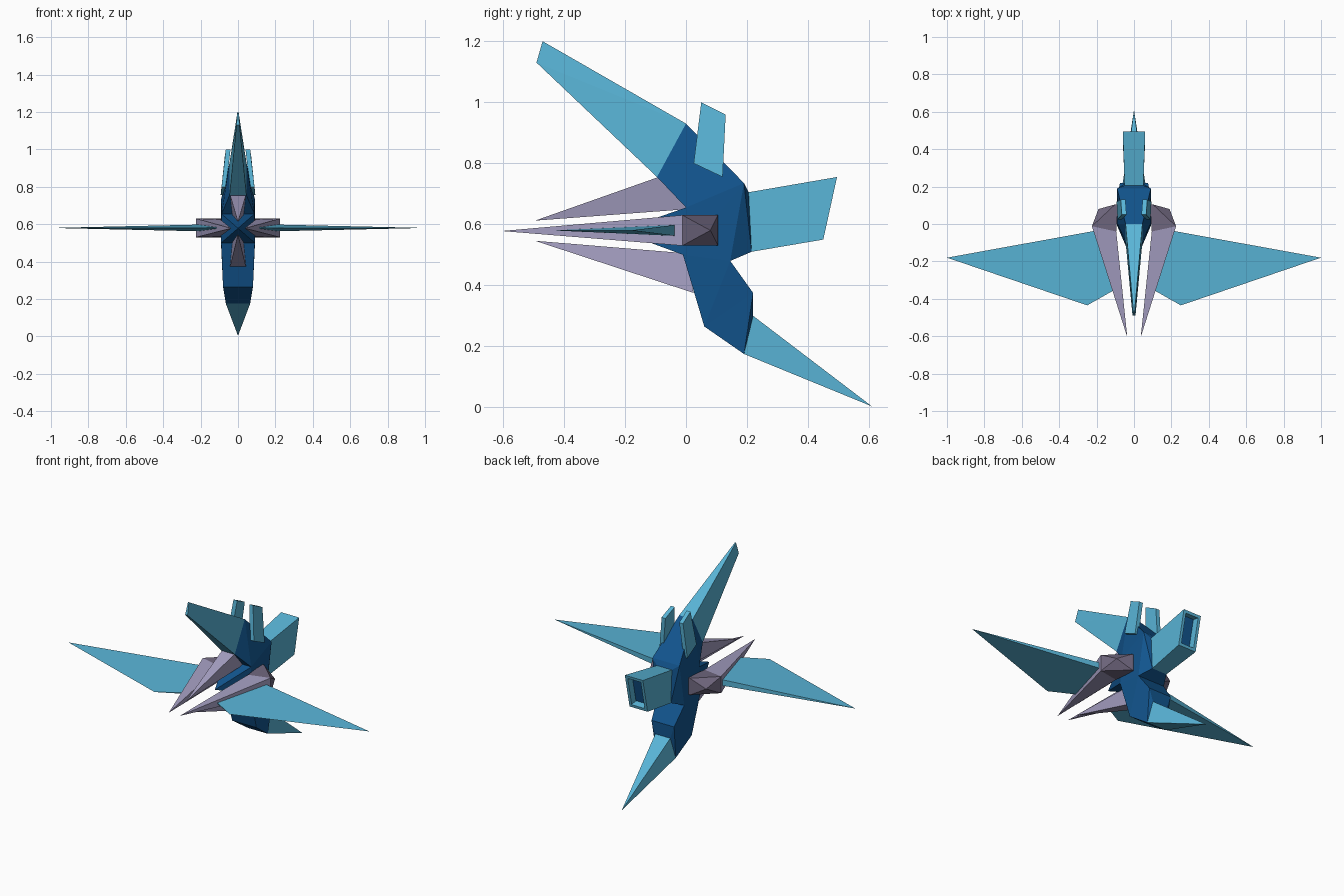
import bpy, bmesh
from mathutils import Vector

if "Cube" in bpy.data.objects:
    bpy.data.objects.remove(bpy.data.objects["Cube"])


def material(name, rgb):
    m = bpy.data.materials.new(name)
    m.diffuse_color = (*rgb, 1)
    m.use_nodes = True
    m.node_tree.nodes["Principled BSDF"].inputs["Base Color"].default_value = m.diffuse_color
    return m


DARK = material("dark_blue", (0.006, 0.090, 0.270))
LIGHT = material("light_blue", (0.100, 0.460, 0.680))
LAVENDER = material("lavender", (0.370, 0.340, 0.530))
GREY = material("purple_grey", (0.160, 0.135, 0.210))


def add_hull(bm, points):
    """Add the convex solid around some points."""
    vs = [bm.verts.new(p) for p in points]
    res = bmesh.ops.convex_hull(bm, input=vs)
    junk = {e for e in res["geom_interior"] + res["geom_unused"]
            if isinstance(e, bmesh.types.BMVert) and not e.link_faces}
    bmesh.ops.delete(bm, geom=list(junk), context='VERTS')


def finish(name, bm, *mats):
    bmesh.ops.dissolve_limit(bm, angle_limit=0.02, verts=bm.verts[:], edges=bm.edges[:])
    bmesh.ops.recalc_face_normals(bm, faces=bm.faces[:])
    me = bpy.data.meshes.new(name)
    bm.to_mesh(me)
    bm.free()
    for m in mats:
        me.materials.append(m)
    ob = bpy.data.objects.new(name, me)
    bpy.context.collection.objects.link(ob)
    return ob


def sym(rows):
    """(y, z, half width) rows to points on both sides of the centre."""
    return [(s * w, y, z) for y, z, w in rows for s in ((-1, 1) if w else (1,))]


def solid(name, points, mat):
    bm = bmesh.new()
    add_hull(bm, points)
    return finish(name, bm, mat)


def pair(name, points, mat):
    for side, s in (("left", -1), ("right", 1)):
        solid(f"{side}_{name}", [(s * x, y, z) for x, y, z in points], mat)


# Body: stations from nose to tail, each a front and a back row
stations = [
    [(-0.095, 0.755, 0.045), (0.0, 0.93, 0.045)],
    [(0.0, 0.655, 0.088), (0.19, 0.735, 0.09)],
    [(-0.01, 0.50, 0.09), (0.145, 0.48, 0.09)],
    [(0.06, 0.265, 0.08), (0.22, 0.375, 0.075)],
    [(0.19, 0.175, 0.065), (0.22, 0.30, 0.05)],
]
box_root = [(0.205, 0.705, 0.05), (0.215, 0.51, 0.05)]
bm = bmesh.new()
for a, b in zip(stations, stations[1:]):
    add_hull(bm, sym(a + b))
# chamfered rear of the body and pointed front core
add_hull(bm, sym([stations[1][1], stations[2][1]] + box_root))
add_hull(bm, sym([stations[1][0], stations[2][0], (-0.22, 0.578, 0)]))
finish("body", bm, DARK)

# Long upper nose and pointed lower tail
solid("nose", sym(stations[0] + [(-0.49, 1.13, 0.008), (-0.47, 1.20, 0.003)]), LIGHT)
solid("tail", sym(stations[4] + [(0.61, 0.003, 0)]), LIGHT)

# Rear box with recessed dark end
bm = bmesh.new()
add_hull(bm, sym(box_root + [(0.495, 0.755, 0.06), (0.45, 0.55, 0.06)]))
bmesh.ops.dissolve_limit(bm, angle_limit=0.02, verts=bm.verts[:], edges=bm.edges[:])
bmesh.ops.recalc_face_normals(bm, faces=bm.faces[:])
end = max(bm.faces, key=lambda f: f.calc_center_median().y)
bmesh.ops.inset_region(bm, faces=[end], thickness=0.024)
bmesh.ops.inset_region(bm, faces=[end], thickness=0.001, depth=-0.04)
end.material_index = 1
finish("rear_box", bm, LIGHT, DARK)

# Upright fins, leaning inward
pair("fin", [(x + dx, y, z) for y, z, x in
             ((0.025, 0.80, 0.063), (0.12, 0.755, 0.068), (0.05, 1.0, 0.040), (0.13, 0.96, 0.046))
             for dx in (0, 0.025)], LIGHT)

# Front spikes around the core
Z = 0.58
pod_front = [(0.225, -0.012, Z + h) for h in (-0.05, 0.05)] + \
            [(0.095, -0.04, Z + h) for h in (-0.045, 0.045)]
pair("side_spike", pod_front + [(0.036, -0.605, Z - 0.002)], LAVENDER)
solid("upper_spike", sym([(-0.09, 0.755, 0.042), (0.01, 0.65, 0.03), (-0.495, 0.612, 0)]), LAVENDER)
solid("lower_spike", sym([(0.025, 0.375, 0.042), (0.0, 0.505, 0.03), (-0.495, 0.546, 0)]), LAVENDER)

# Faceted pods behind the side spikes
pair("pod", pod_front + [(0.085, 0.105, Z + h) for h in (-0.05, 0.05)]
     + [(0.10, 0.105, Z + h) for h in (-0.05, 0.05)] + [(0.19, 0.08, Z)], GREY)

# Swept wings, thick at the rear root and thin at the tip
pair("wing", [(0.20, -0.035, Z + 0.018), (0.20, -0.035, Z - 0.018),
              (0.10, -0.35, Z + 0.004), (0.10, -0.35, Z - 0.004),
              (0.25, -0.435, Z), (1.0, -0.18, Z)], LIGHT)
